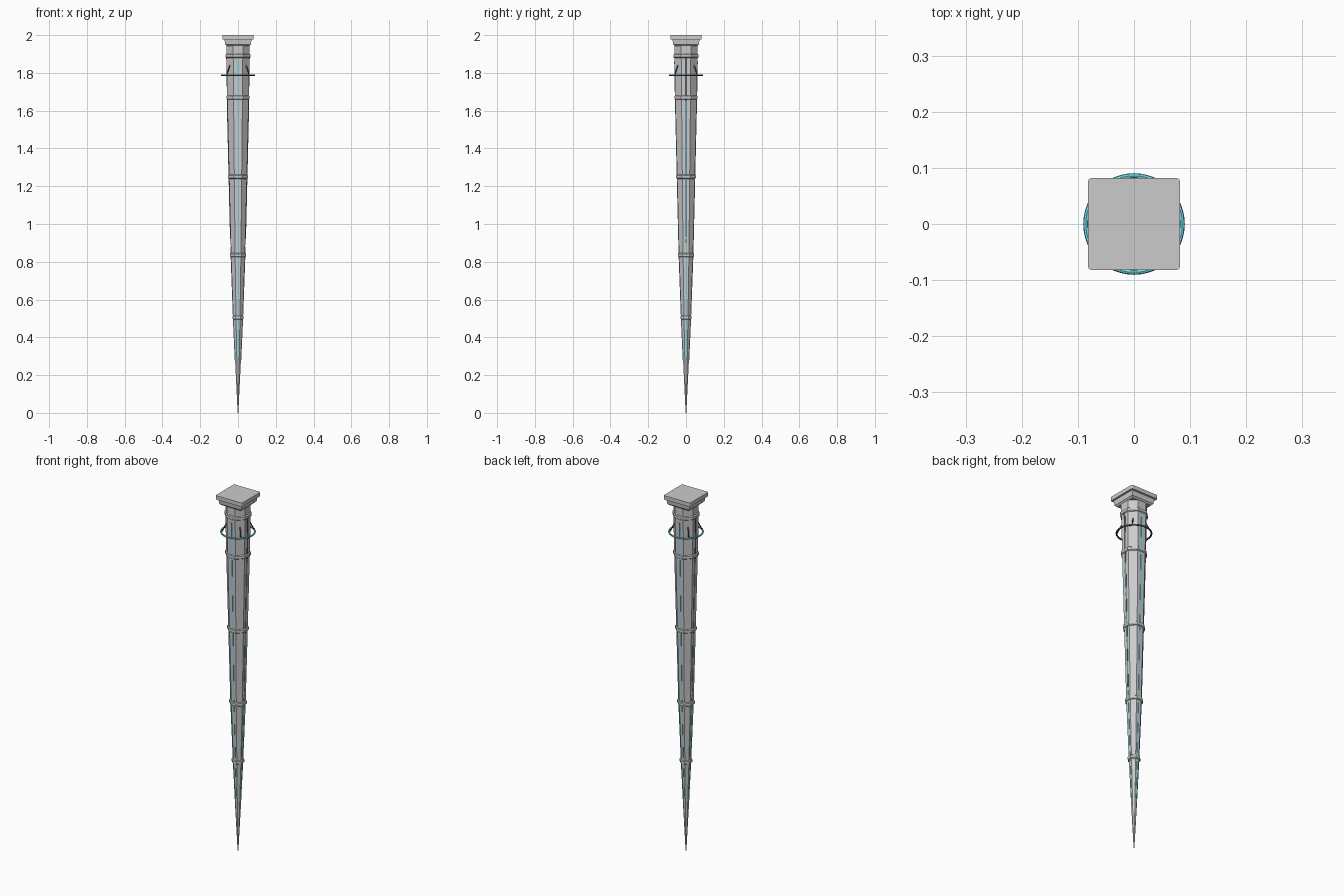
import bpy, bmesh
from math import pi, cos, sin
from mathutils import Vector

if "Cube" in bpy.data.objects:
    bpy.data.objects.remove(bpy.data.objects["Cube"])


def material(name, rgb):
    m = bpy.data.materials.new(name)
    m.diffuse_color = (*rgb, 1)
    m.use_nodes = True
    m.node_tree.nodes["Principled BSDF"].inputs["Base Color"].default_value = m.diffuse_color
    return m


cyan = material("glow_cyan", (0.2, 0.75, 0.9))
dark = material("dark_metal", (0.10, 0.11, 0.12))

# Half-width of the shaft at each height
PROFILE = [(0.0, 0.002), (0.25, 0.014), (0.5, 0.025), (0.83, 0.037),
           (1.25, 0.047), (1.67, 0.057), (1.89, 0.061), (1.95, 0.061)]


def width(z):
    for (z0, r0), (z1, r1) in zip(PROFILE, PROFILE[1:]):
        if z <= z1:
            return r0 + (r1 - r0) * (z - z0) / (z1 - z0)
    return PROFILE[-1][1]


def finish(name, bm, mat=None):
    bmesh.ops.recalc_face_normals(bm, faces=bm.faces)
    me = bpy.data.meshes.new(name)
    bm.to_mesh(me)
    bm.free()
    ob = bpy.data.objects.new(name, me)
    bpy.context.collection.objects.link(ob)
    if mat:
        me.materials.append(mat)
    return ob


def lathe(name, rings, sides=8, mat=None):
    """Stack of polygon rings (z, apothem) with a flat facing the front."""
    bm = bmesh.new()
    loops = []
    for z, a in rings:
        r = a / cos(pi / sides)
        loops.append([bm.verts.new((r * cos((i + .5) * 2 * pi / sides),
                                    r * sin((i + .5) * 2 * pi / sides), z))
                      for i in range(sides)])
    for lo, hi in zip(loops, loops[1:]):
        for i in range(sides):
            j = (i + 1) % sides
            bm.faces.new((lo[i], lo[j], hi[j], hi[i]))
    bm.faces.new(loops[0][::-1])
    bm.faces.new(loops[-1])
    return finish(name, bm, mat)


def strip(name, angle, z0, z1, half, lift, mat):
    """Thin inlay that follows the taper on one face of the shaft."""
    bm = bmesh.new()
    out = Vector((cos(angle), sin(angle), 0))
    side = Vector((-sin(angle), cos(angle), 0))
    zs = [z0] + [z for z, _ in PROFILE if z0 < z < z1] + [z1]
    loops = []
    for z in zs:
        w = half * (0.4 + 0.6 * width(z) / 0.06)
        loops.append([bm.verts.new(out * (width(z) + d) + side * s + Vector((0, 0, z)))
                      for d, s in ((-.002, -w), (lift, -w), (lift, w), (-.002, w))])
    for lo, hi in zip(loops, loops[1:]):
        for i in range(4):
            j = (i + 1) % 4
            bm.faces.new((lo[i], lo[j], hi[j], hi[i]))
    bm.faces.new(loops[0][::-1])
    bm.faces.new(loops[-1])
    return finish(name, bm, mat)


# Tapered octagonal shaft
lathe("shaft", PROFILE)

# Collars around the shaft
for k, z in enumerate((0.505, 0.835, 1.25, 1.67, 1.89)):
    a = width(z)
    lathe(f"collar_{k}", [(z - .011, a), (z - .007, a + .005),
                          (z + .007, a + .005), (z + .011, a)])

# Inlaid light lines: front and back, then the sides with a dark channel
for k in range(4):
    ang = k * pi / 2
    if k % 2 == 0:
        strip(f"side_channel_{k}", ang, 0.9, 1.9, 0.005, 0.0015, dark)
        strip(f"side_light_{k}", ang, 0.28, 0.88, 0.004, 0.002, cyan)
        strip(f"side_glow_{k}", ang, 0.92, 1.65, 0.0025, 0.003, cyan)
    else:
        strip(f"front_light_{k}", ang, 0.28, 1.86, 0.004, 0.002, cyan)

# Square stepped head
lathe("head_base", [(1.943, .060), (1.951, .068), (1.973, .071), (1.980, .071)], 4)
bm = bmesh.new()
bmesh.ops.create_cube(bm, size=1)
for v in bm.verts:
    v.co = Vector((v.co.x * .164, v.co.y * .164, v.co.z * .022 + 1.989))
upright = [e for e in bm.edges if abs(e.verts[0].co.z - e.verts[1].co.z) > .01]
bmesh.ops.bevel(bm, geom=upright, offset=.007, segments=3, affect='EDGES', profile=.5)
finish("head_cap", bm)

# Floating ring with a lit band
bpy.ops.mesh.primitive_torus_add(major_radius=.086, minor_radius=.0045,
                                 major_segments=48, minor_segments=8,
                                 location=(0, 0, 1.788))
ring = bpy.context.object
ring.name = "ring"
ring.data.materials.append(dark)
ring.data.materials.append(cyan)
for p in ring.data.polygons:
    if p.normal.z > .3:
        p.material_index = 1
bpy.ops.object.shade_smooth_by_angle()

# Slanted brackets from the shaft to the ring
for k in range(4):
    a = pi / 4 + k * pi / 2
    d = Vector((cos(a), sin(a), 0))
    p0 = d * .060 + Vector((0, 0, 1.84))
    p1 = d * .086 + Vector((0, 0, 1.788))
    bpy.ops.mesh.primitive_cylinder_add(vertices=6, radius=.003, depth=(p1 - p0).length,
                                        location=(p0 + p1) / 2)
    ob = bpy.context.object
    ob.name = f"bracket_{k}"
    ob.rotation_euler = (p1 - p0).to_track_quat('Z', 'Y').to_euler()
    ob.data.materials.append(dark)
